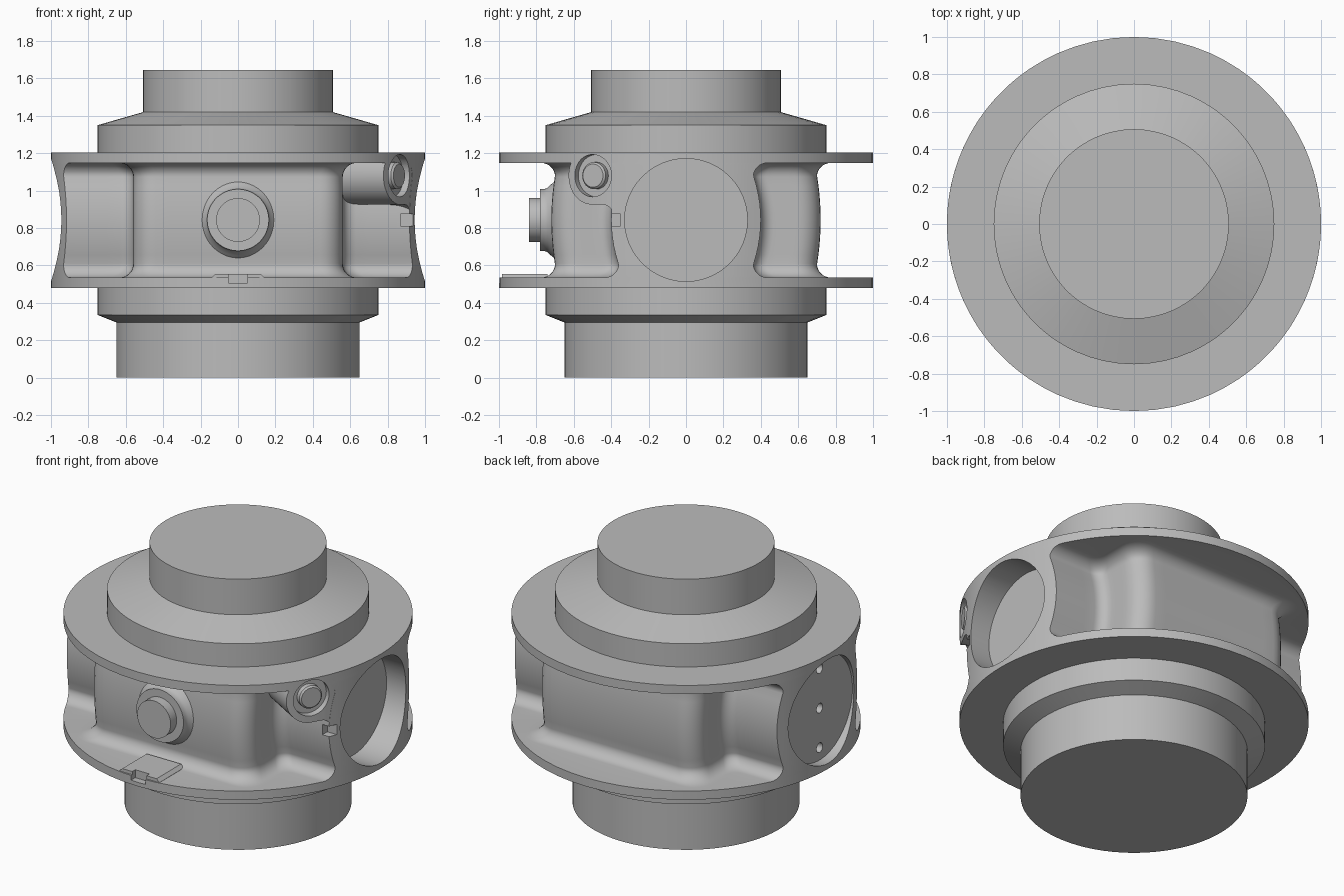
import bpy, bmesh
from math import sin, cos, asin, atan2, sqrt, pi, radians
from mathutils import Matrix, Vector

if "Cube" in bpy.data.objects:
    bpy.data.objects.remove(bpy.data.objects["Cube"])

grey = bpy.data.materials.new("plain grey")
grey.use_nodes = True
grey.diffuse_color = (0.5, 0.5, 0.5, 1)
grey.node_tree.nodes["Principled BSDF"].inputs["Base Color"].default_value = (0.5, 0.5, 0.5, 1)

MID = 0.843                     # height of the side bore axis
LOW, HIGH, FIL = 0.535, 1.148, 0.075   # pocket floor, roof and fillet


def make(name, bm):
    bmesh.ops.recalc_face_normals(bm, faces=bm.faces)
    me = bpy.data.meshes.new(name)
    bm.to_mesh(me)
    bm.free()
    me.materials.append(grey)
    ob = bpy.data.objects.new(name, me)
    bpy.context.collection.objects.link(ob)
    return ob


def loft(name, rings):
    """Skin a stack of equal-length closed rings and cap both ends."""
    bm = bmesh.new()
    rows = [[bm.verts.new(p) for p in ring] for ring in rings]
    n = len(rows[0])
    for a, b in zip(rows, rows[1:]):
        for i in range(n):
            j = (i + 1) % n
            bm.faces.new((a[i], a[j], b[j], b[i]))
    bm.faces.new(rows[0])
    bm.faces.new(rows[-1])
    bmesh.ops.remove_doubles(bm, verts=bm.verts, dist=0.0005)
    return make(name, bm)


def turned(name, profile, origin, axis, n=64):
    """Lathe (radius, distance) pairs along an axis from an origin."""
    turn = Vector(axis).to_track_quat('Z', 'Y').to_matrix()
    return loft(name, [[Vector(origin) + turn @ Vector((r * cos(2 * pi * i / n), r * sin(2 * pi * i / n), h))
                        for i in range(n)] for r, h in profile])


def box(name, lo, hi):
    bm = bmesh.new()
    bmesh.ops.create_cube(bm, size=1)
    for v in bm.verts:
        v.co = [lo[k] if v.co[k] < 0 else hi[k] for k in range(3)]
    return make(name, bm)


def boolean(ob, cutters, operation='DIFFERENCE'):
    bpy.context.view_layer.objects.active = ob
    for c in cutters:
        m = ob.modifiers.new("cut", 'BOOLEAN')
        m.operation, m.object, m.solver = operation, c, 'EXACT'
        bpy.ops.object.modifier_apply(modifier=m.name)


def arc(cx, cy, r, a0, a1, n=7):
    return [(cx + r * cos(radians(a0 + (a1 - a0) * i / n)),
             cy + r * sin(radians(a0 + (a1 - a0) * i / n))) for i in range(n + 1)]


def line(a, b, n):
    return [(a[0] + (b[0] - a[0]) * i / n, a[1] + (b[1] - a[1]) * i / n) for i in range(1, n)]


def outline(z):
    """Cross-section of the housing with its two side blocks."""
    t = min(z - LOW, HIGH - z, FIL)
    d = FIL - sqrt(max(0, FIL ** 2 - (FIL - t) ** 2))
    u = min(1, abs(z - MID) / 0.24) ** 2
    hx, hy, w = 0.56 + d, 0.72 - 0.02 * u + d, 0.40 - 0.04 * u + d
    r, R = 0.07, 0.12
    rim = arc(0, 0, 1, 0, asin(w) * 180 / pi, 10)
    inner = arc(hx + r, w + r, r, 270, 180)
    corner = arc(hx - R, hy - R, R, 0, 90)
    q = rim + line(rim[-1], inner[0], 4) + inner + line(inner[-1], corner[0], 4) + corner
    q += line(corner[-1], (0, hy), 6) + [(0, hy)]
    half = q + [(-x, y) for x, y in q[-2::-1]]
    return half + [(x, -y) for x, y in half[-2:0:-1]]


# Main body: lower spigot, flanges, hollowed middle and upper neck in one skin
angles = [atan2(y, x) for x, y in outline(LOW)]


def circle(r, z):
    return [(r * cos(a), r * sin(a), z) for a in angles]


fillet = [FIL * (1 - cos(pi / 2 * i / 8)) for i in range(9)]
span = HIGH - LOW - 2 * FIL
heights = [LOW + f for f in fillet] + [LOW + FIL + span * i / 10 for i in range(1, 10)]
heights += [HIGH - f for f in reversed(fillet)]
lower = [(0.65, 0), (0.65, 0.295), (0.75, 0.335), (0.75, 0.48), (1, 0.48), (1, LOW)]
upper = [(1, HIGH), (1, 1.203), (0.75, 1.203), (0.75, 1.35), (0.507, 1.42), (0.507, 1.645)]
body = loft("valve_body", [circle(*p) for p in lower]
            + [[(x, y, z) for x, y in outline(z)] for z in heights]
            + [circle(*p) for p in upper])

# Lug that carries the small plug, beside the right-hand block
out = Vector((cos(radians(-30)), sin(radians(-30)), 0))
side = Vector((-out.y, out.x, 0))
PLUG_Z = 1.08
shape = [(s, min(z, 1.17)) for s, z in arc(0, PLUG_Z, 0.155, 130, 265, 16)]
shape += arc(0.06, 0.855, 0.07, 90, 30, 5) + [(0.22, 0.82), (0.22, 1.17)]
lug = loft("plug_lug", [[out * r + side * s + Vector((0, 0, z)) for s, z in shape] for r in (0.6, 1.1)])
envelope = turned("envelope", [(0.9995, 0.2), (0.9995, 1.4)], (0, 0, 0), (0, 0, 1), 144)
boolean(lug, [envelope], 'INTERSECT')

# Recesses: side bores, plug seat and small slots
seat = turned("seat_cutter", [(0.113, 0.955), (0.113, 1.2)], (0, 0, PLUG_Z), out)
bores = [turned("bore_cutter", [(0.328, 0.81), (0.328, 1.3)], (0, 0, MID), (1, 0, 0), 96),
         turned("cap_cutter", [(0.328, 0.935), (0.328, 1.3)], (0, 0, MID), (-1, 0, 0), 96)]
bores += [turned("pin_cutter", [(0.03, 0.86), (0.03, 1.1)], (0, 0, MID + h), (-1, 0, 0), 24)
          for h in (-0.25, 0, 0.25)]
slots = [box("side_slot_cutter", (0.87, -0.43, 0.81), (1.1, -0.35, 0.875)),
         box("front_slot_cutter", (-0.05, -1.1, 0.505), (0.05, -0.955, 0.6))]
boolean(body, [seat] + bores + slots)
boolean(lug, [seat, bores[0], slots[0]])

# Raised pad on the lower flange, behind the front slot
pad = loft("front_pad", [[(-w, -0.985, z), (w, -0.985, z), (w, -0.74, z), (-w, -0.74, z)]
                         for w, z in ((0.14, 0.52), (0.14, 0.536), (0.12, 0.555))])
boolean(pad, [slots[1]])

# Plug in its seat and the stepped stem boss on the front
plug = turned("small_plug", [(0.072, 0.94), (0.072, 0.985), (0.062, 0.995)], (0, 0, PLUG_Z), out, 32)
stem = turned("front_stem_boss", [(0.215, 0.69), (0.19, 0.722), (0.172, 0.74), (0.165, 0.76),
                                  (0.165, 0.78), (0.117, 0.78), (0.117, 0.84)], (0, 0, MID), (0, -1, 0))

for helper in [envelope, seat] + bores + slots:
    bpy.data.objects.remove(helper)

# Smooth the curved faces and keep machined edges crisp
bpy.ops.object.select_all(action='DESELECT')
for ob in (body, lug, pad, plug, stem):
    ob.select_set(True)
bpy.context.view_layer.objects.active = body
bpy.ops.object.shade_smooth_by_angle(angle=radians(30))
